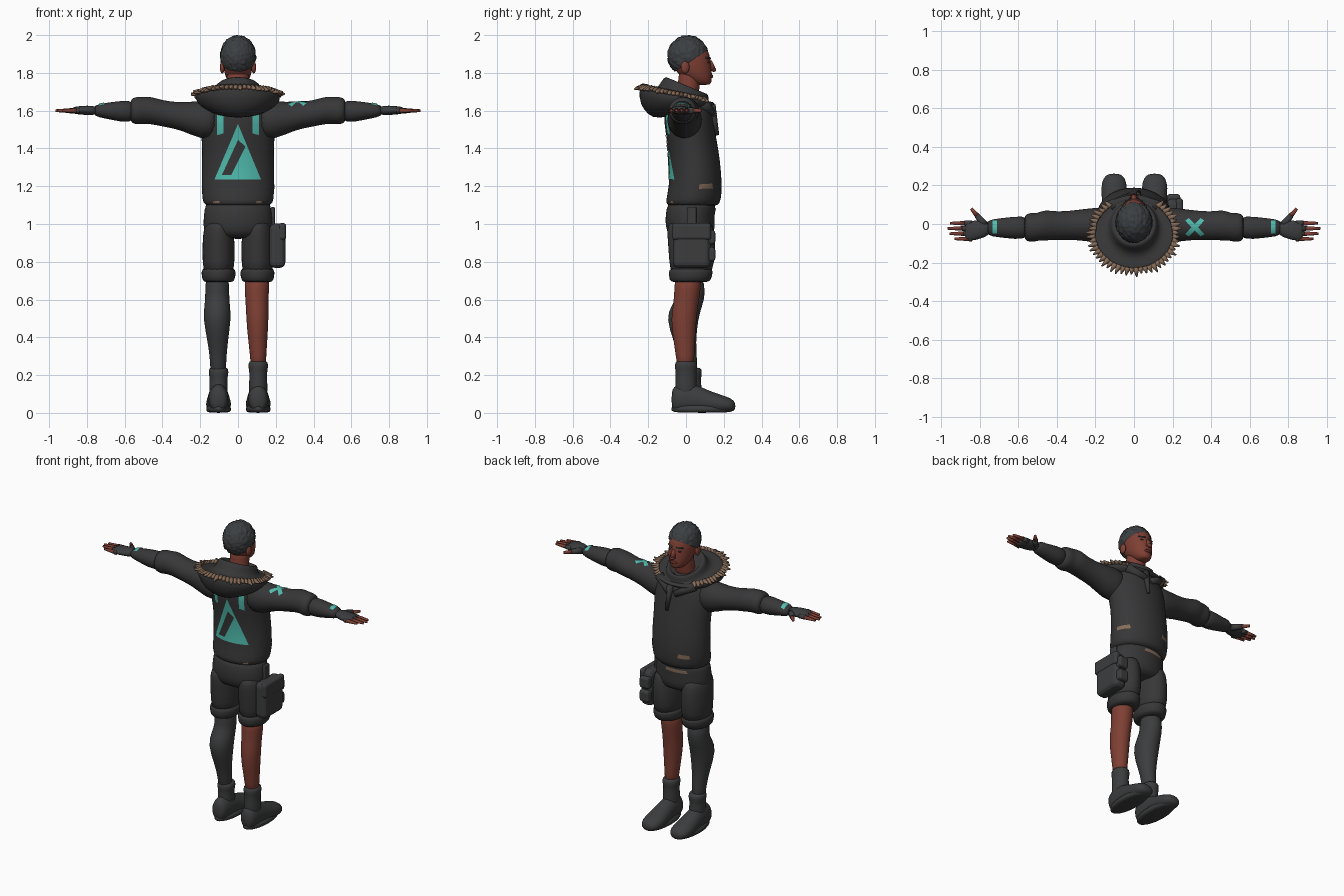
import bpy, bmesh, math, random
from mathutils import Vector, noise
from mathutils.bvhtree import BVHTree

random.seed(4)
default_cube = bpy.data.objects.get("Cube")
if default_cube:
    bpy.data.objects.remove(default_cube)


def material(name, red, green, blue):
    mat = bpy.data.materials.new(name)
    mat.use_nodes = True
    colour = (red, green, blue, 1)
    mat.diffuse_color = colour
    shader = mat.node_tree.nodes["Principled BSDF"]
    shader.inputs["Base Color"].default_value = colour
    shader.inputs["Roughness"].default_value = .8
    return mat


charcoal = material("charcoal cloth", .038, .038, .04)
slate = material("slate leather", .045, .046, .048)
hair_grey = material("dark hair", .045, .05, .054)
skin = material("warm brown skin", .21, .05, .034)
lip_brown = material("dark lip brown", .12, .025, .02)
teal = material("teal paint", .08, .5, .42)
tan = material("tan fur", .24, .15, .1)


def finish(name, mesh_data, mat, smooth=True):
    """Turn a bmesh into a named, single-colour object."""
    mesh = bpy.data.meshes.new(name)
    mesh_data.to_mesh(mesh)
    mesh_data.free()
    mesh.materials.append(mat)
    for face in mesh.polygons:
        face.use_smooth = smooth
    obj = bpy.data.objects.new(name, mesh)
    bpy.context.collection.objects.link(obj)
    return obj


def loft(name, rings, mat, axis="z", sides=18, floor=None):
    """Skin elliptical rings: (position, centre, centre, radius, radius, tilt)."""
    bm = bmesh.new()
    loops = []
    for position, centre_a, centre_b, radius_a, radius_b, *tilt in rings:
        loop = []
        for step in range(sides):
            angle = math.tau * step / sides
            along = position + (tilt[0] if tilt else 0) * math.sin(angle)
            a = centre_a + radius_a * math.cos(angle)
            b = centre_b + radius_b * math.sin(angle)
            point = {"x": (along, a, b), "y": (a, along, b), "z": (a, b, along)}[axis]
            loop.append(bm.verts.new(point))
        loops.append(loop)
    for lower, upper in zip(loops, loops[1:]):
        for i in range(sides):
            j = (i + 1) % sides
            bm.faces.new((lower[i], lower[j], upper[j], upper[i]))
    bm.faces.new(loops[0])
    bm.faces.new(loops[-1])
    if floor is not None:
        for vert in bm.verts:
            vert.co.z = max(vert.co.z, floor)
    bmesh.ops.recalc_face_normals(bm, faces=bm.faces)
    obj = finish(name, bm, mat)
    obj.modifiers.new("rounding", "SUBSURF").levels = 1
    obj.modifiers["rounding"].render_levels = 1
    return obj


def ball(name, centre, size, mat):
    bm = bmesh.new()
    bmesh.ops.create_icosphere(bm, subdivisions=3, radius=1)
    for vert in bm.verts:
        vert.co = Vector(centre) + vert.co * Vector(size)
    return finish(name, bm, mat)


def limb(name, start, end, start_radius, end_radius, mat, sides=10):
    """Tapered stick between two points."""
    start, end = Vector(start), Vector(end)
    bm = bmesh.new()
    bmesh.ops.create_cone(bm, cap_ends=True, segments=sides, radius1=start_radius,
                          radius2=end_radius, depth=(end - start).length)
    obj = finish(name, bm, mat)
    obj.rotation_euler = (end - start).to_track_quat("Z", "Y").to_euler()
    obj.location = (start + end) / 2
    return obj


def box(name, centre, size, mat, bevel=.015):
    bm = bmesh.new()
    bmesh.ops.create_cube(bm, size=1)
    for vert in bm.verts:
        vert.co = Vector(centre) + vert.co * Vector(size)
    obj = finish(name, bm, mat, smooth=False)
    rounding = obj.modifiers.new("soft edges", "BEVEL")
    rounding.width, rounding.segments = bevel, 3
    return obj


def decal(name, outline, facing, target, mat, lift=.004):
    """Lay a flat outline onto the surface of the target, seen along one axis."""
    bpy.context.view_layer.update()
    surface = BVHTree.FromObject(target, bpy.context.evaluated_depsgraph_get())
    facing = Vector(facing)
    bm = bmesh.new()
    for u, v in outline:
        flat = (u, v, 0) if facing.z else (0, u, v) if facing.x else (u, 0, v)
        bm.verts.new(Vector(flat) + facing * 3)
    bm.faces.new(bm.verts)
    bmesh.ops.subdivide_edges(bm, edges=bm.edges, cuts=7, use_grid_fill=True)
    bmesh.ops.triangulate(bm, faces=bm.faces)
    missed = []
    for vert in bm.verts:
        hit, normal, _, _ = surface.ray_cast(vert.co, -facing)
        if hit:
            vert.co = hit + facing * lift
        else:
            missed.append(vert)
    bmesh.ops.delete(bm, geom=missed, context="VERTS")
    for face in bm.faces:
        face.normal_update()
        if face.normal.dot(facing) < 0:
            face.normal_flip()
    return finish(name, bm, mat)


BACK, FRONT, SIDE, UP = (0, -1, 0), (0, 1, 0), (1, 0, 0), (0, 0, 1)

# Jacket body
jacket = loft("jacket", [
    (1.09, 0, .035, .165, .125), (1.11, 0, .035, .185, .145), (1.15, 0, .045, .192, .145),
    (1.26, 0, .053, .194, .137), (1.4, 0, .04, .188, .132), (1.5, 0, .02, .2, .132),
    (1.58, 0, .01, .195, .13), (1.64, 0, .01, .15, .115), (1.69, 0, .01, .085, .085)],
    charcoal, sides=28)

# Arms, hands and wrist paint
sleeves = {}
for side, label in ((1, "left"), (-1, "right")):
    def mirrored(rings):
        return [(side * ring[0], *ring[1:]) for ring in rings]
    sleeves[side] = loft(label + "_sleeve", mirrored([
        (.1, -.01, 1.55, .1, .1), (.2, -.005, 1.55, .092, .105), (.3, -.005, 1.57, .078, .072),
        (.4, -.01, 1.585, .073, .07), (.46, -.005, 1.602, .082, .074), (.5, -.015, 1.602, .072, .072),
        (.52, -.018, 1.6, .077, .075), (.56, -.018, 1.6, .074, .07), (.57, -.018, 1.6, .05, .05)]),
        charcoal, "x")
    forearm = loft(label + "_forearm", mirrored([
        (.54, -.018, 1.597, .06, .06), (.62, -.02, 1.596, .06, .057), (.7, -.02, 1.6, .049, .042),
        (.77, -.02, 1.6, .042, .03)]), charcoal, "x")
    loft(label + "_glove", mirrored([
        (.74, -.02, 1.6, .036, .026), (.8, -.03, 1.602, .05, .026), (.85, -.036, 1.602, .054, .022),
        (.88, -.036, 1.602, .05, .016)]), slate, "x", sides=14)
    # Half-finger glove: covered knuckles, bare tips
    for finger, tip in enumerate((.955, .967, .958, .93)):
        y = .004 - .027 * finger
        base, middle, end = [(side * x, y, 1.6) for x in (.84, tip - .075, tip)]
        limb(f"{label}_glove_finger_{finger}", base, middle, .015, .014, slate)
        limb(f"{label}_finger_{finger}", middle, end, .0125, .007, skin)
    limb(label + "_glove_thumb", (side * .77, -.01, 1.6), (side * .815, .045, 1.6), .022, .015, slate)
    limb(label + "_thumb", (side * .813, .043, 1.6), (side * .845, .08, 1.6), .014, .008, skin)
    band = [(side * .71, -.05), (side * .735, -.05), (side * .735, .018), (side * .71, .018)]
    decal(label + "_wrist_band", band, UP, forearm, teal)

# Crossed paint strips on one sleeve
for slant in (1, -1):
    strip = [(.315 + dx, -.017 + slant * dy) for dx, dy in
             ((-.05, -.035), (-.03, -.048), (.05, .035), (.03, .048))]
    decal("sleeve_cross_strip", strip, UP, sleeves[1], teal)

# Back panel, shoulder stripes and worn patches
decal("back_panel", [(-.125, 1.235), (.122, 1.235), (0, 1.53)], BACK, jacket, teal)
decal("back_panel_slot", [(-.085, 1.26), (-.035, 1.26), (.04, 1.41), (0, 1.445)],
      BACK, jacket, charcoal, .007)
for side in (1, -1):
    stripe = [(side * u, v) for u, v in ((.078, 1.48), (.11, 1.47), (.11, 1.58), (.078, 1.58))]
    decal("shoulder_stripe", stripe, BACK, jacket, teal)


def patch(name, u, v, width, height, facing, target):
    corners = [(u + a * width / 2, v + b * height / 2)
               for a, b in ((-1, -1), (1, -.8), (.9, 1), (-.9, .7))]
    decal(name, corners, facing, target, tan)


patch("hem_patch", -.115, 1.115, .035, .014, BACK, jacket)
patch("hem_patch", .11, 1.115, .03, .014, BACK, jacket)
patch("side_patch", .105, 1.2, .075, .028, SIDE, jacket)
patch("front_patch", -.1, 1.19, .07, .03, FRONT, jacket)

# Hood draped behind, with its inner collar
loft("hood", [
    (1.585, 0, -.02, .1, .13, .035), (1.6, 0, -.035, .165, .17, .02), (1.635, 0, -.045, .215, .2),
    (1.675, 0, -.05, .228, .2, -.035), (1.69, 0, -.05, .21, .185, -.04),
    (1.675, 0, -.03, .15, .15, -.035), (1.69, 0, -.01, .125, .13, -.04),
    (1.735, 0, 0, .118, .12, -.045), (1.735, 0, .005, .095, .095, -.045),
    (1.69, 0, .01, .08, .08, -.03)], charcoal, sides=32)

# Ragged fur along the hood edge, open at the throat
tufts = 46
for tuft in range(tufts):
    angle = math.radians(128 + 284 * tuft / (tufts - 1))
    outward = Vector((.228 * math.cos(angle), .2 * math.sin(angle), 0))
    root = Vector((0, -.05, 1.688 - .037 * math.sin(angle))) + outward * .88
    point = root + outward.normalized() * random.uniform(.032, .052)
    point.z += random.uniform(-.012, .008)
    limb("fur_tuft", root, point, .02, .004, tan, sides=6)

# Front placket and lapels
limb("zip_flap", (.02, .135, 1.63), (.025, .166, 1.47), .022, .01, charcoal)
for side in (1, -1):
    limb("lapel", (side * .13, .09, 1.64), (side * .02, .145, 1.58), .03, .02, charcoal)

# Neck, head and face
loft("neck", [(1.64, 0, 0, .07, .065), (1.7, 0, .01, .062, .058), (1.77, 0, .02, .06, .06),
              (1.83, 0, .02, .06, .06)], skin)
loft("head", [
    (1.735, 0, .09, .028, .035), (1.75, 0, .078, .048, .058), (1.78, 0, .055, .067, .083),
    (1.82, 0, .037, .077, .1), (1.87, 0, .025, .082, .106), (1.92, 0, .02, .08, .1),
    (1.97, 0, .012, .055, .07)], skin, sides=24)
limb("nose", (0, .128, 1.865), (0, .14, 1.815), .008, .019, skin)
ball("nose_tip", (0, .147, 1.816), (.017, .013, .011), skin)
ball("lips", (0, .132, 1.782), (.026, .012, .011), lip_brown)
for side in (1, -1):
    ball("ear", (side * .083, -.005, 1.83), (.013, .023, .033), skin)
    ball("eye", (side * .033, .118, 1.857), (.014, .007, .005), charcoal)
    limb("brow", (side * .015, .127, 1.877), (side * .055, .106, 1.88), .006, .004, hair_grey)

# Curly cropped hair, trimmed along a sloping hairline
bm = bmesh.new()
bmesh.ops.create_icosphere(bm, subdivisions=5, radius=1)
for vert in bm.verts:
    curl = 1 + .07 * noise.noise(vert.co * 7)
    vert.co = Vector((0, .01, 1.89)) + vert.co * curl * Vector((.094, .107, .108))
bmesh.ops.bisect_plane(bm, geom=bm.verts[:] + bm.edges[:] + bm.faces[:], clear_inner=True,
                       plane_co=(0, 0, 1.845), plane_no=(0, -.65, 1))
finish("hair", bm, hair_grey)

# Shorts, belt and turned-up cuffs
shorts = loft("shorts_seat", [
    (.92, 0, .025, .14, .1), (.96, 0, .025, .185, .13), (1.02, 0, .02, .185, .132),
    (1.08, 0, .025, .178, .13), (1.13, 0, .035, .17, .125)], charcoal, sides=24)
patch("belt_patch", -.03, 1.075, .15, .022, FRONT, shorts)
for side in (1, -1):
    x = side * .103
    loft("shorts_leg", [
        (.72, x, .025, .08, .11), (.8, x, .032, .086, .122), (.9, x, .03, .087, .128),
        (.98, x, .022, .08, .125), (1.02, x, .022, .06, .11)], charcoal)
    loft("shorts_cuff", [(.69, x, .02, .07, .095), (.7, x, .022, .088, .112),
                         (.75, x, .026, .094, .12), (.77, x, .026, .084, .115)], charcoal)

# Hip bag with stacked pockets
box("hip_bag", (.208, .03, .885), (.085, .2, .235), slate, .03)
box("hip_bag_flap", (.235, .03, .96), (.04, .205, .09), slate)
for z in (.84, .93):
    box("hip_pocket", (.205, .13, z), (.07, .05, .075), slate)
box("hip_strap", (.185, .03, 1.04), (.02, .05, .1), slate, .006)

# Bare leg and covered leg
loft("bare_leg", [
    (.24, .107, -.003, .042, .046), (.3, .107, -.005, .043, .049), (.4, .104, -.01, .053, .06),
    (.5, .103, -.013, .06, .069), (.58, .1, 0, .06, .067), (.65, .1, .008, .066, .07),
    (.74, .1, .012, .068, .075)], skin)
loft("covered_leg", [
    (.18, -.105, .02, .042, .045), (.28, -.105, .012, .043, .047), (.37, -.107, -.005, .053, .057),
    (.5, -.111, -.022, .076, .087), (.57, -.11, .005, .068, .083), (.63, -.11, .035, .063, .07),
    (.74, -.11, .015, .066, .078)], slate)

# Boots
for x, y, top in ((.107, 0, .27), (-.103, .025, .235)):
    loft("boot_shaft", [
        (.06, x, y, .05, .06), (.14, x, y, .05, .058), (top - .05, x, y, .046, .054),
        (top - .03, x, y, .054, .061), (top, x, y, .052, .058), (top + .005, x, y, .04, .046)], slate)
    loft("boot_foot", [
        (-.078, x, .07, .035, .055), (-.05, x, .075, .053, .08), (.04, x, .075, .057, .085),
        (.11, x, .058, .063, .064), (.19, x, .045, .07, .05), (.24, x, .04, .058, .038),
        (.262, x, .035, .03, .02)], slate, "y", floor=.004)
    loft("boot_sole", [(0, x, .085, .058, .155), (.012, x, .088, .068, .17),
                       (.035, x, .088, .066, .168), (.045, x, .088, .05, .15)], slate)
